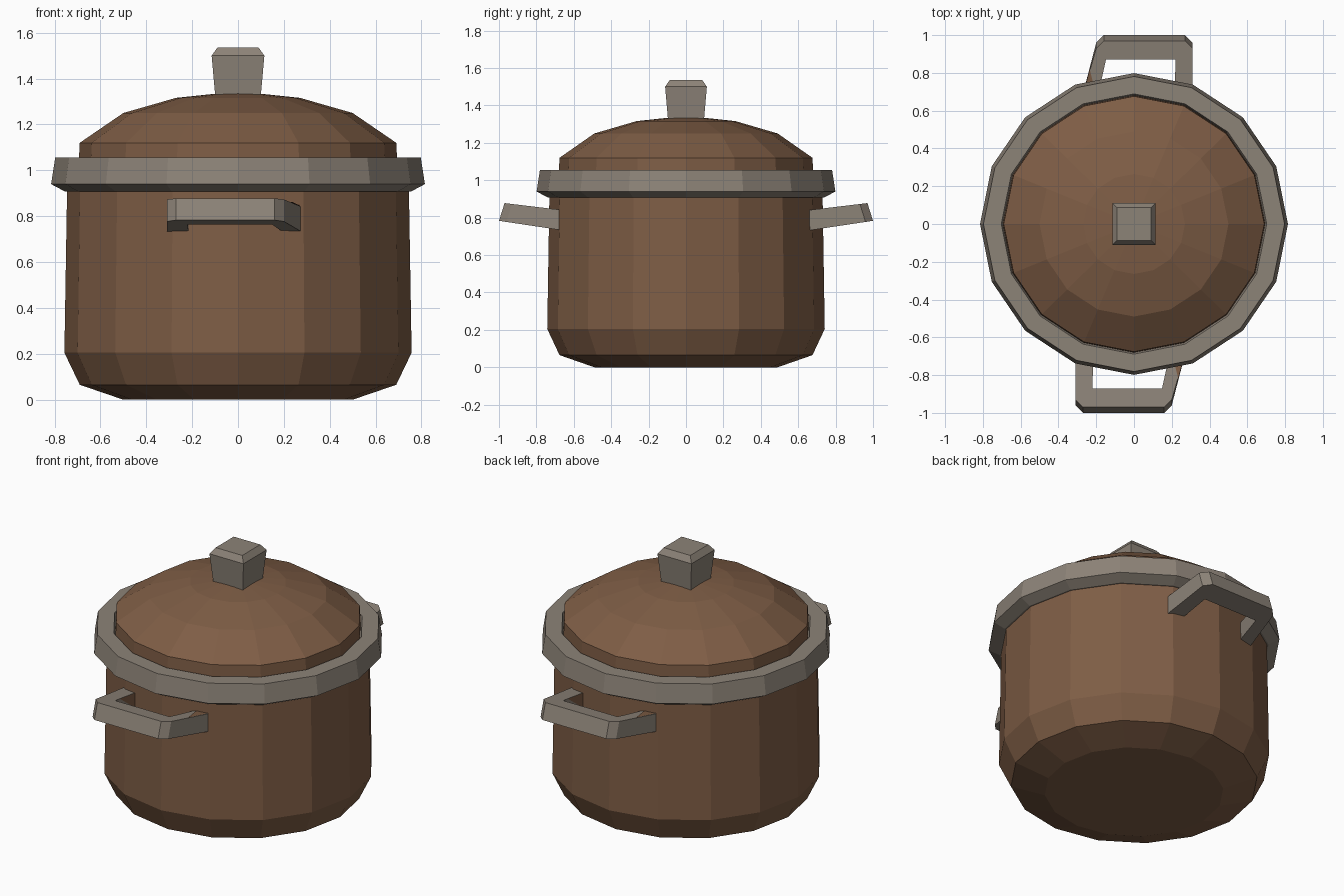
import bpy, bmesh, math

if "Cube" in bpy.data.objects:
    bpy.data.objects.remove(bpy.data.objects["Cube"])

def material(name, rgb):
    m = bpy.data.materials.new(name)
    m.diffuse_color = (*rgb, 1)
    m.use_nodes = True
    m.node_tree.nodes["Principled BSDF"].inputs["Base Color"].default_value = m.diffuse_color
    return m

BROWN = material("clay brown", (0.21, 0.11, 0.06))
GREY = material("warm grey", (0.265, 0.227, 0.187))

def finish(name, bm, mat, recalc=True):
    bmesh.ops.remove_doubles(bm, verts=bm.verts, dist=1e-5)
    if recalc:
        bmesh.ops.recalc_face_normals(bm, faces=bm.faces)
    me = bpy.data.meshes.new(name)
    bm.to_mesh(me)
    bm.free()
    me.materials.append(mat)
    ob = bpy.data.objects.new(name, me)
    bpy.context.collection.objects.link(ob)
    return ob

def lathe(name, profile, mat, n=16, closed=False, sy=0.98, phase=0.0):
    bm = bmesh.new()
    rings = []
    for r, z in profile:
        rings.append([bm.verts.new((r * math.cos(phase + 2 * math.pi * i / n),
                                    sy * r * math.sin(phase + 2 * math.pi * i / n), z))
                      for i in range(n)])
    pairs = list(zip(rings, rings[1:]))
    if closed:
        pairs.append((rings[-1], rings[0]))
    for a, b in pairs:
        for i in range(n):
            j = (i + 1) % n
            bm.faces.new((a[i], a[j], b[j], b[i]))
    if not closed:
        bm.faces.new(rings[0])
        bm.faces.new(rings[-1])
    return finish(name, bm, mat)

# pot body, rim and domed lid
lathe("pot_body", [(0.50, 0), (0.69, 0.065), (0.757, 0.205), (0.745, 0.93)], BROWN)
lathe("pot_rim", [(0.73, 0.908), (0.755, 0.908), (0.815, 0.94), (0.797, 1.055),
                  (0.703, 1.055), (0.69, 1.02)], GREY, closed=True)
lathe("lid", [(0.695, 1.02), (0.69, 1.12), (0.50, 1.25), (0.27, 1.316), (0.08, 1.336)], BROWN)

# square knob, tapered with a bevelled top
q = math.sqrt(2)
lathe("lid_knob", [(0.098 * q, 1.31), (0.115 * q, 1.50), (0.09 * q, 1.535)],
      GREY, n=4, sy=0.97, phase=math.pi / 4)

# skewed side handles: outer and inner plan paths, second one turned by half a turn
OUTER = [(-0.31, -0.66), (-0.31, -0.96), (-0.27, -1.0), (0.16, -1.0), (0.20, -0.96), (0.278, -0.66)]
INNER = [(-0.215, -0.66), (-0.22, -0.872), (-0.22, -0.872), (0.148, -0.872), (0.148, -0.872), (0.195, -0.66)]

def top_z(y):
    return 0.843 + 0.12 * (abs(y) - 0.68)

def low_z(y):
    return 0.735 + 0.15 * (abs(y) - 0.68)

def handle(name, s):
    bm = bmesh.new()
    rings = []
    for (ox, oy), (ix, iy) in zip(OUTER, INNER):
        ty = oy + 0.03 if oy < -0.9 else oy   # outer face leans inward at the top
        pts = [(ox, oy, low_z(oy)), (ox, ty, top_z(ty)), (ix, iy, top_z(iy)), (ix, iy, low_z(iy))]
        rings.append([bm.verts.new((s * x, s * y, z)) for x, y, z in pts])
    for a, b in zip(rings, rings[1:]):
        for i in range(4):
            j = (i + 1) % 4
            bm.faces.new((a[i], a[j], b[j], b[i]))
    bm.faces.new(rings[0])
    bm.faces.new(rings[-1])
    finish(name, bm, GREY)

def patch(name, s, pts):
    bm = bmesh.new()
    bm.faces.new([bm.verts.new((s * x, s * y, z)) for x, y, z in pts])
    finish(name, bm, BROWN, recalc=False)

for side, s in (("front", 1), ("back", -1)):
    handle(side + "_handle", s)
    # brown wedges where the arms meet the pot
    patch(side + "_arm_top_patch", s, [(0.195, -0.66, top_z(0.66) + 0.003),
          (0.235, -0.82, top_z(0.82) + 0.003), (0.276, -0.66, top_z(0.66) + 0.003)])
    patch(side + "_arm_inner_patch", s, [(-0.212, -0.66, low_z(0.66)),
          (-0.212, -0.66, top_z(0.66)), (-0.216, -0.83, top_z(0.83))])
